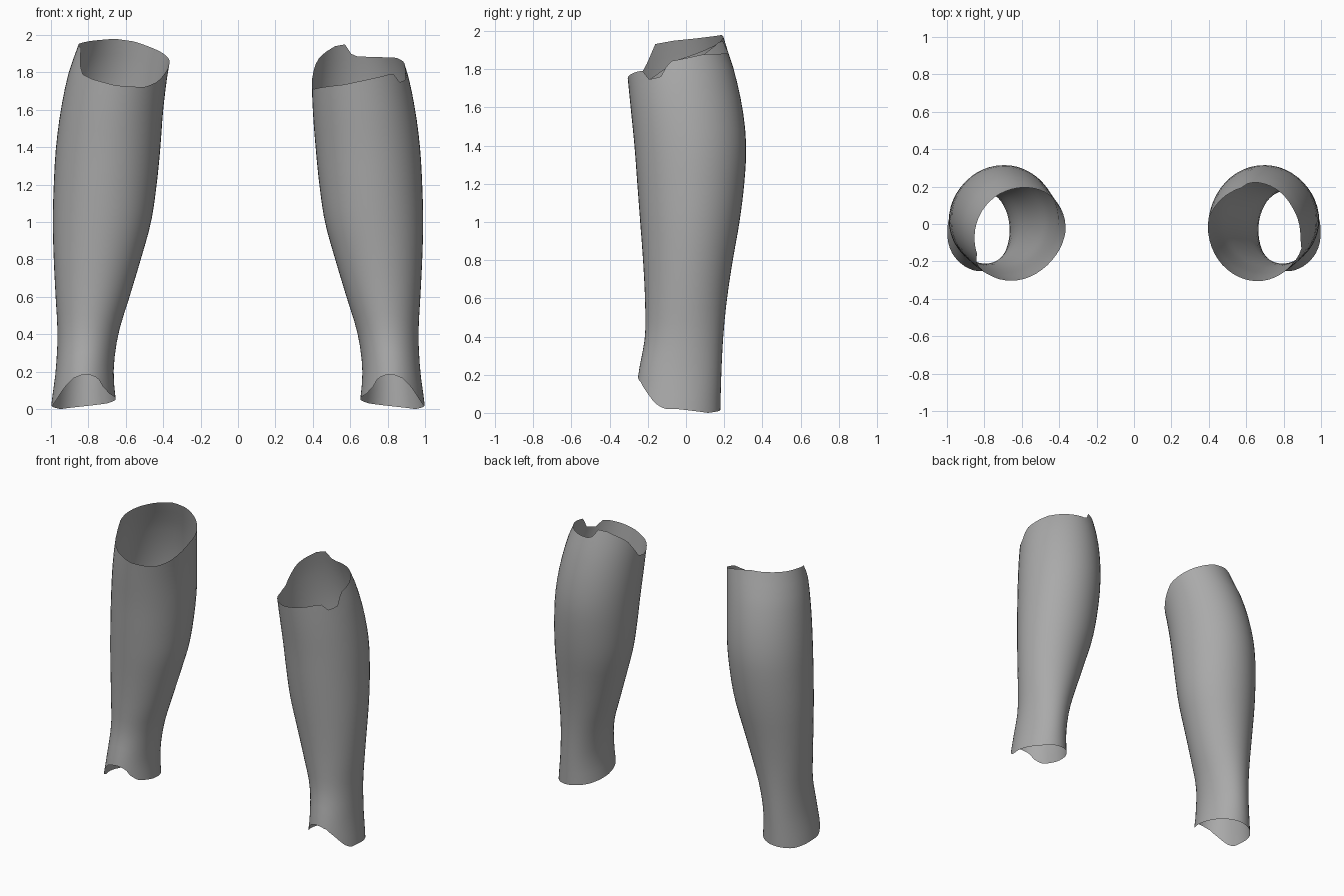
import bpy
import bmesh
from math import cos, sin, tau, degrees

if "Cube" in bpy.data.objects:
    bpy.data.objects.remove(bpy.data.objects["Cube"], do_unlink=True)

COLUMNS, ROWS = 48, 24

# Limb outline in hundredths, one value per 0.2 of height
OUTER = [100, 97.5, 96.5, 97.5, 98.5, 99, 98.5, 97.3, 94.7, 90.5, 84]
FRONT = [-27, -25, -21.5, -21.5, -22.5, -24, -25.5, -27, -29, -31, -33]
BACK = [18, 18.5, 19.5, 21.5, 24.5, 28, 30.5, 31.5, 29.5, 25, 19]
INNER = [65, 66.5, 64, 58, 52, 46.5, 43.5, 41.5, 40]

# Rim heights as (angle, height): 0 outer, 90 back, 180 inner, 270 front
CUFF = [(0, .02), (45, 0), (90, .015), (135, .03), (180, .055), (215, .08),
        (233, .125), (242, .165), (260, .185), (275, .183), (292, .165),
        (310, .115), (328, .05), (342, .02), (360, .02)]
RIGHT_RIM = [(0, 1.95), (45, 1.97), (75, 1.98), (100, 1.965), (140, 1.91),
             (180, 1.85), (215, 1.75), (235, 1.72), (270, 1.73), (300, 1.765),
             (315, 1.79), (328, 1.86), (335, 1.93), (360, 1.95)]
LEFT_RIM = [(0, 1.85), (30, 1.878), (90, 1.885), (98, 1.90), (105, 1.95),
            (120, 1.94), (140, 1.90), (155, 1.86), (180, 1.73), (195, 1.71),
            (250, 1.735), (308, 1.79), (315, 1.79), (323, 1.745),
            (340, 1.765), (348, 1.84), (360, 1.85)]


def rim_height(points, angle):
    for (a, za), (b, zb) in zip(points, points[1:]):
        if a <= angle <= b:
            return za + (zb - za) * (angle - a) / (b - a)


def smooth_at(values, z):
    """Catmull-Rom interpolation of an evenly spaced outline."""
    last = len(values) - 1
    i = min(int(z / 0.2), last - 1)
    t = z / 0.2 - i
    p0, p1, p2, p3 = (values[min(max(k, 0), last)] for k in range(i - 1, i + 3))
    slope1, slope2 = (p2 - p0) / 2, (p3 - p1) / 2
    d = p2 - p1
    return (p1 + t * (slope1 + t * (3 * d - 2 * slope1 - slope2
            + t * (slope1 + slope2 - 2 * d)))) / 100


def surface_point(inner, angle, z, side):
    out, inn = smooth_at(OUTER, z), smooth_at(inner, z)
    front, back = smooth_at(FRONT, z), smooth_at(BACK, z)
    x = (out + inn) / 2 + (out - inn) / 2 * cos(angle)
    y = (front + back) / 2 + (back - front) / 2 * sin(angle)
    return side * x, y, z


def build_leg(name, side, rim, inner_top, material):
    inner = INNER + inner_top
    bm = bmesh.new()
    columns = []
    for i in range(COLUMNS):
        angle = tau * i / COLUMNS
        low = rim_height(CUFF, degrees(angle))
        high = rim_height(rim, degrees(angle))
        columns.append([bm.verts.new(surface_point(
            inner, angle, low + (high - low) * j / ROWS, side))
            for j in range(ROWS + 1)])
    # Open tube wall, wound so that it faces outward on both sides
    for i in range(COLUMNS):
        a, b = columns[i], columns[(i + 1) % COLUMNS]
        for j in range(ROWS):
            quad = [a[j], b[j], b[j + 1], a[j + 1]]
            face = bm.faces.new(quad if side > 0 else quad[::-1])
            face.smooth = True
    mesh = bpy.data.meshes.new(name)
    bm.to_mesh(mesh)
    bm.free()
    mesh.materials.append(material)
    leg = bpy.data.objects.new(name, mesh)
    bpy.context.collection.objects.link(leg)


grey = bpy.data.materials.new("plain grey")
grey.use_nodes = True
grey.diffuse_color = (0.4, 0.4, 0.4, 1)
grey.node_tree.nodes["Principled BSDF"].inputs["Base Color"].default_value = grey.diffuse_color

build_leg("left_lower_leg", 1, LEFT_RIM, [39.5, 41], grey)
build_leg("right_lower_leg", -1, RIGHT_RIM, [37.5, 34], grey)
